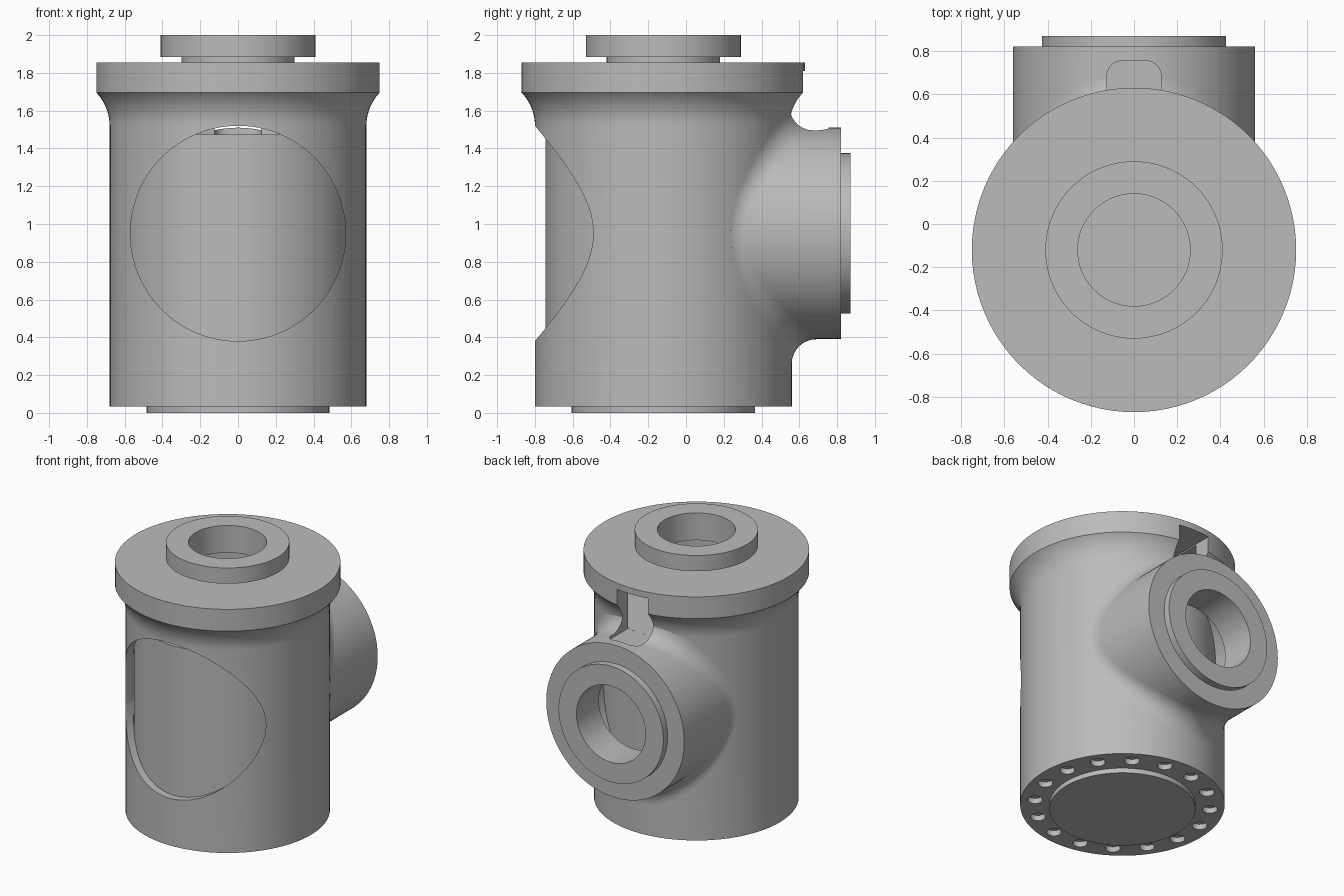
import bpy, bmesh, math
from mathutils import Vector, Matrix

cube = bpy.data.objects.get("Cube")
if cube:
    bpy.data.objects.remove(cube, do_unlink=True)

metal = bpy.data.materials.new("grey_metal")
metal.use_nodes = True
GREY = (0.5, 0.5, 0.5, 1)
metal.diffuse_color = GREY
metal.node_tree.nodes["Principled BSDF"].inputs["Base Color"].default_value = GREY

AXIS = -0.12            # y of the upright body axis
BODY_R, PORT_R, PORT_Z, FILLET = 0.68, 0.56, 0.95, 0.13
BORE_R = 0.625
UPRIGHT = Matrix.Translation((0, AXIS, 0))
BACKWARD = Matrix.Translation((0, 0, PORT_Z)) @ Matrix.Rotation(-math.pi / 2, 4, 'X')


def add_object(name, bm):
    bmesh.ops.recalc_face_normals(bm, faces=bm.faces)
    mesh = bpy.data.meshes.new(name)
    bm.to_mesh(mesh)
    bm.free()
    mesh.materials.append(metal)
    obj = bpy.data.objects.new(name, mesh)
    bpy.context.collection.objects.link(obj)
    return obj


def lathe(name, profile, matrix, steps=96):
    """Revolve a closed (radius, height) profile about the local z axis."""
    bm = bmesh.new()
    verts = [bm.verts.new((r, 0, h)) for r, h in profile]
    edges = [bm.edges.new((a, b)) for a, b in zip(verts, verts[1:] + verts[:1])
             if a.co.x or b.co.x]
    bmesh.ops.spin(bm, geom=verts + edges, cent=(0, 0, 0), axis=(0, 0, 1),
                   angle=2 * math.pi, steps=steps, use_merge=True)
    bmesh.ops.remove_doubles(bm, verts=bm.verts, dist=1e-5)
    bm.transform(matrix)
    return add_object(name, bm)


def disc(name, radius, low, high, matrix, steps=96):
    return lathe(name, [(0, low), (radius, low), (radius, high), (0, high)], matrix, steps)


def cut(obj, *cutters):
    for cutter in cutters:
        mod = obj.modifiers.new(cutter.name, 'BOOLEAN')
        mod.operation = 'DIFFERENCE'
        mod.solver = 'EXACT'
        mod.object = cutter
    graph = bpy.context.evaluated_depsgraph_get()
    mesh = bpy.data.meshes.new_from_object(obj.evaluated_get(graph))
    obj.modifiers.clear()
    obj.data = mesh


# Hollow body with flared flange and top collar
flare_r, flare_end = 0.254, math.radians(42)
flare = [(BODY_R + flare_r * (1 - math.cos(a)), 1.52 + flare_r * math.sin(a))
         for a in (flare_end * i / 10 for i in range(11))]
body = lathe("body", [(0, 0.035), (BODY_R, 0.035)] + flare + [
    (0.75, 1.695), (0.75, 1.855), (0.30, 1.855), (0.30, 1.885), (0.41, 1.885),
    (0.41, 2), (0.26, 2), (0.26, 1.8), (BORE_R, 1.8), (BORE_R, 0.1), (0, 0.1)], UPRIGHT)

# Inner plug and base disc
plug = disc("inner_plug", BORE_R - 0.001, 0.09, 1.475, UPRIGHT)
base = disc("base_disc", 0.485, 0, 0.05, UPRIGHT)

# Rear port with raised ring and stepped bore
port = lathe("rear_port", [
    (PORT_R, 0.15), (PORT_R, 0.82), (0.425, 0.82), (0.425, 0.87), (0.28, 0.87),
    (0.28, 0.61), (0.45, 0.61), (0.45, 0.15)], BACKWARD)

# Rolling-ball fillet between port and body
bm = bmesh.new()
rings = []
for i in range(96):
    t = 2 * math.pi * i / 96
    reach = PORT_R + FILLET
    x, z = reach * math.cos(t), reach * math.sin(t)
    y = math.sqrt((BODY_R + FILLET) ** 2 - x * x)
    centre = Vector((x, y + AXIS, z + PORT_Z))
    to_port = Vector((-x, 0, -z)).normalized()
    to_body = Vector((-x, -y, 0)).normalized()
    points = [centre + FILLET * to_port.slerp(to_body, k / 10) for k in range(11)]
    points.append(centre + FILLET * 1.1 * (to_port + to_body))
    rings.append([bm.verts.new(p) for p in points])
for a, b in zip(rings, rings[1:] + rings[:1]):
    for k in range(len(a)):
        n = (k + 1) % len(a)
        bm.faces.new((a[k], a[n], b[n], b[k]))
fillet = add_object("port_fillet", bm)

# Cutters: front window, port bore, body bore, keyway slot, base holes
window = disc("window_cutter", 0.57, -1, -0.2, BACKWARD)
port_bore = disc("port_bore_cutter", 0.45, 0.2, 0.7, BACKWARD)
bore = disc("bore_cutter", BORE_R, 0.1, 1.8, UPRIGHT)

bm = bmesh.new()
bmesh.ops.create_cube(bm, size=1)
bm.transform(Matrix.Translation((0, 0.455, 1.6425)) @ Matrix.Diagonal((0.25, 0.6, 0.335, 1)))
corners = [e for e in bm.edges if abs(e.verts[0].co.z - e.verts[1].co.z) > 0.1]
bmesh.ops.bevel(bm, geom=corners, offset=0.07, segments=8, profile=0.5, affect='EDGES')
slot = add_object("slot_cutter", bm)

bm = bmesh.new()
for i in range(16):
    a = 2 * math.pi * (i + 0.5) / 16
    spot = Matrix.Translation((0.585 * math.cos(a), AXIS + 0.585 * math.sin(a), 0.04))
    bmesh.ops.create_cone(bm, cap_ends=True, segments=20, radius1=0.05, radius2=0.05,
                          depth=0.07, matrix=spot)
holes = add_object("hole_cutter", bm)

cut(body, window, port_bore, slot, holes)
cut(port, bore, slot)
cut(fillet, bore, slot)
for cutter in (window, port_bore, bore, slot, holes):
    bpy.data.objects.remove(cutter, do_unlink=True)

# Smooth shading with crisp edges
bpy.ops.object.select_all(action='DESELECT')
for obj in (body, plug, base, port, fillet):
    obj.select_set(True)
bpy.context.view_layer.objects.active = body
bpy.ops.object.shade_smooth_by_angle(angle=math.radians(30))
